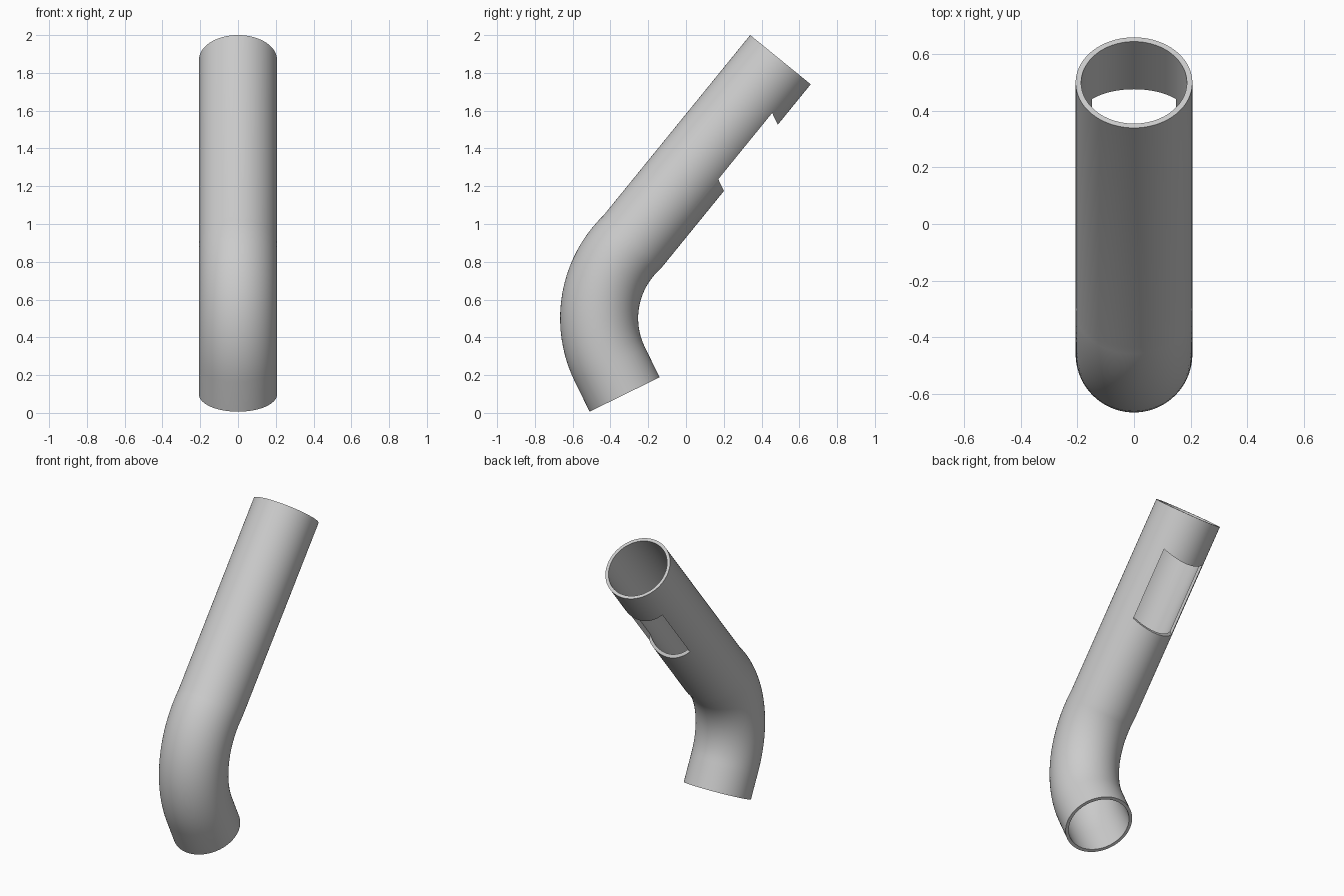
import bpy, bmesh, math
from mathutils import Vector

if "Cube" in bpy.data.objects:
    bpy.data.objects.remove(bpy.data.objects["Cube"])

OUTER, INNER, SIDES, BEND_STEPS = 0.2065, 0.187, 72, 20

grey = bpy.data.materials.new("plain grey")
grey.diffuse_color = (0.6, 0.6, 0.6, 1)
grey.use_nodes = True
grey.node_tree.nodes["Principled BSDF"].inputs["Base Color"].default_value = grey.diffuse_color

# Centre line in the y-z plane: short straight, round bend, long straight
bend_centre, bend_radius = Vector((0, 0.094, 0.501)), 0.554
path = [Vector((0, -0.325, 0.0975))]
for i in range(BEND_STEPS + 1):
    a = math.radians(-26.6 + (47 + 26.6) * i / BEND_STEPS)
    path.append(bend_centre + bend_radius * Vector((0, -math.cos(a), math.sin(a))))
path.append(Vector((0, 0.5, 1.87)))


def finish(name, bm):
    bmesh.ops.recalc_face_normals(bm, faces=bm.faces)
    mesh = bpy.data.meshes.new(name)
    bm.to_mesh(mesh)
    bm.free()
    ob = bpy.data.objects.new(name, mesh)
    bpy.context.collection.objects.link(ob)
    return ob


def bridge(bm, a, b):
    for i in range(len(a)):
        j = (i + 1) % len(a)
        bm.faces.new((a[i], a[j], b[j], b[i]))


def sweep(bm, radius):
    """Mitred rings of constant pipe radius along the centre line."""
    rings = []
    for k, p in enumerate(path):
        d0 = (p - path[max(k - 1, 0)]).normalized()
        d1 = (path[min(k + 1, len(path) - 1)] - p).normalized()
        t = (d0 + d1).normalized()
        stretch = 1 / t.dot(d1 if d1.length else d0)
        n = Vector((0, t.z, -t.y)) * stretch
        rings.append([bm.verts.new(p + radius * (Vector((math.cos(a), 0, 0)) + n * math.sin(a)))
                      for a in (2 * math.pi * i / SIDES for i in range(SIDES))])
    for a, b in zip(rings, rings[1:]):
        bridge(bm, a, b)
    return rings


# Hollow bent pipe with flat end rims
bm = bmesh.new()
outside, inside = sweep(bm, OUTER), sweep(bm, INNER)
for end in (0, -1):
    bridge(bm, outside[end], inside[end])
pipe = finish("bent_pipe", bm)
pipe.data.materials.append(grey)

# Slanted block that cuts the window in the underside
bm = bmesh.new()
slant = Vector((0, 0.43, -0.9))
top, low = Vector((0, 0.487, 1.523)), Vector((0, 0.201, 1.174))
profile = [top - slant * 0.16, top + slant * 0.15, low + slant * 0.15, low - slant * 0.16]
left, right = [[bm.verts.new(p + Vector((x, 0, 0))) for p in profile] for x in (-0.148, 0.148)]
bm.faces.new(left)
bm.faces.new(right)
bridge(bm, left, right)
cutter = finish("window_cutter", bm)
cutter.hide_render = True

# Cut the window, then smooth the round walls
cut = pipe.modifiers.new("window", 'BOOLEAN')
cut.operation, cut.solver, cut.object = 'DIFFERENCE', 'EXACT', cutter
bpy.context.view_layer.objects.active = pipe
pipe.select_set(True)
bpy.ops.object.modifier_apply(modifier=cut.name)
bpy.data.objects.remove(cutter)
bpy.ops.object.shade_smooth_by_angle(angle=math.radians(30))
